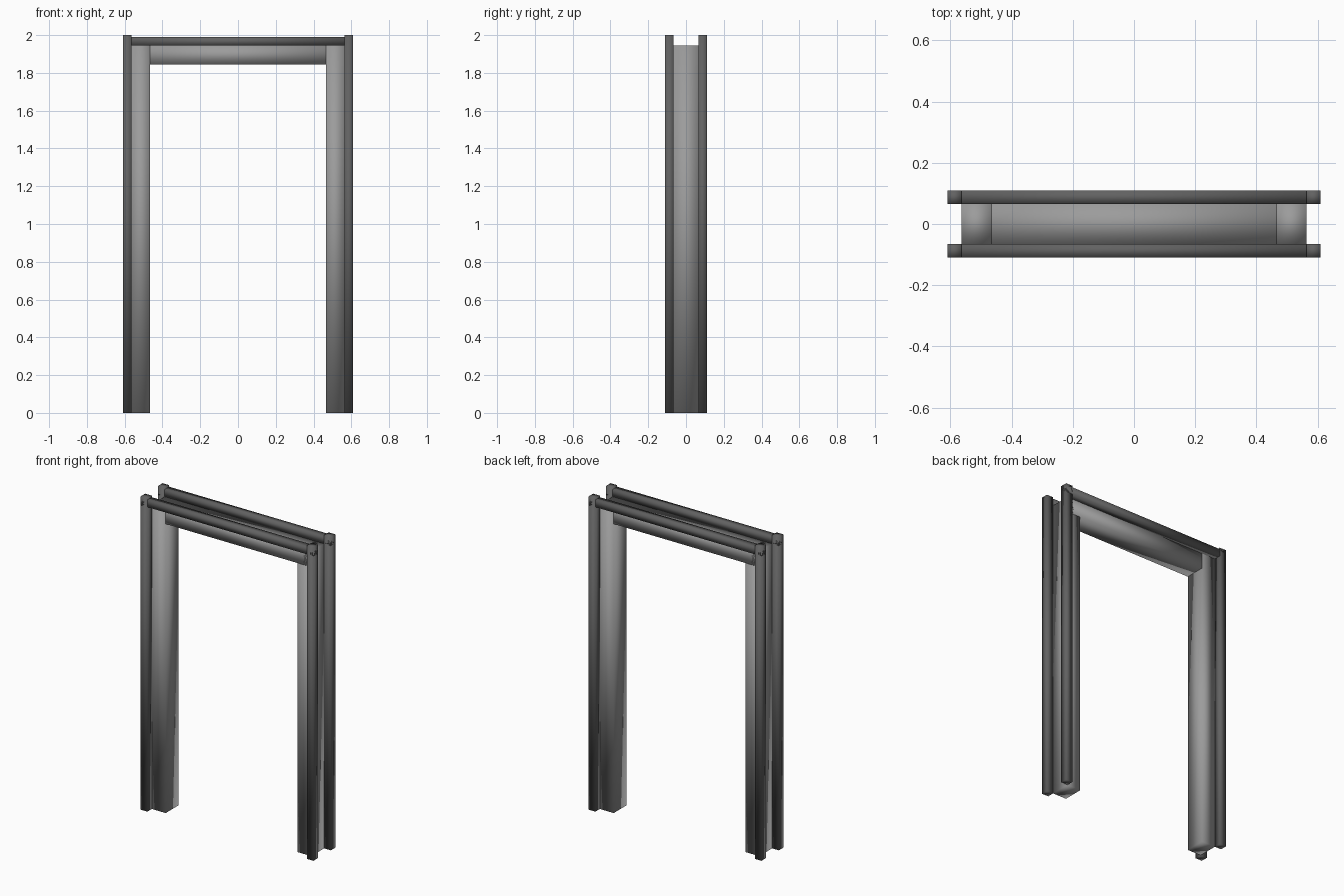
import bpy

if "Cube" in bpy.data.objects:
    bpy.data.objects.remove(bpy.data.objects["Cube"])


def grey(name, value):
    mat = bpy.data.materials.new(name)
    mat.diffuse_color = (value, value, value, 1)
    mat.use_nodes = True
    mat.node_tree.nodes["Principled BSDF"].inputs["Base Color"].default_value = mat.diffuse_color
    return mat


FRAME = grey("frame_grey", 0.33)
TRIM = grey("trim_dark_grey", 0.12)


def box(name, lo, hi, mat):
    """Softly shaded box between two opposite corners."""
    bpy.ops.mesh.primitive_cube_add(size=1)
    ob = bpy.context.object
    ob.name = name
    for v in ob.data.vertices:
        v.co = [h if c > 0 else l for c, l, h in zip(v.co, lo, hi)]
    bpy.ops.object.shade_smooth()
    ob.data.materials.append(mat)
    return ob


X_OPEN, X_JAMB, X_OUT = 0.465, 0.563, 0.61   # opening, jamb and trim half widths
Y_JAMB, Y_OUT = 0.065, 0.11                  # jamb and trim half depths
Z_HEAD, Z_JAMB = 1.845, 1.944                # underside and top of the header

# Side jambs
for side, x0, x1 in (("left", -X_JAMB, -X_OPEN), ("right", X_OPEN, X_JAMB)):
    box(side + "_jamb", (x0, -Y_JAMB, 0), (x1, Y_JAMB, Z_JAMB), FRAME)

# Header spanning across the jambs
box("header", (-X_JAMB, -Y_JAMB, Z_HEAD), (X_JAMB, Y_JAMB, Z_JAMB), FRAME)

# Trim on the front and back: two posts and a top rail each
for face, y0, y1 in (("front", -Y_OUT, -Y_JAMB), ("back", Y_JAMB, Y_OUT)):
    for side, x0, x1 in (("left", -X_OUT, -X_JAMB), ("right", X_JAMB, X_OUT)):
        box(f"{face}_{side}_trim_post", (x0, y0, 0), (x1, y1, 2.0), TRIM)
    box(face + "_trim_rail", (-X_OUT, y0, Z_JAMB), (X_OUT, y1, 1.99), TRIM)
